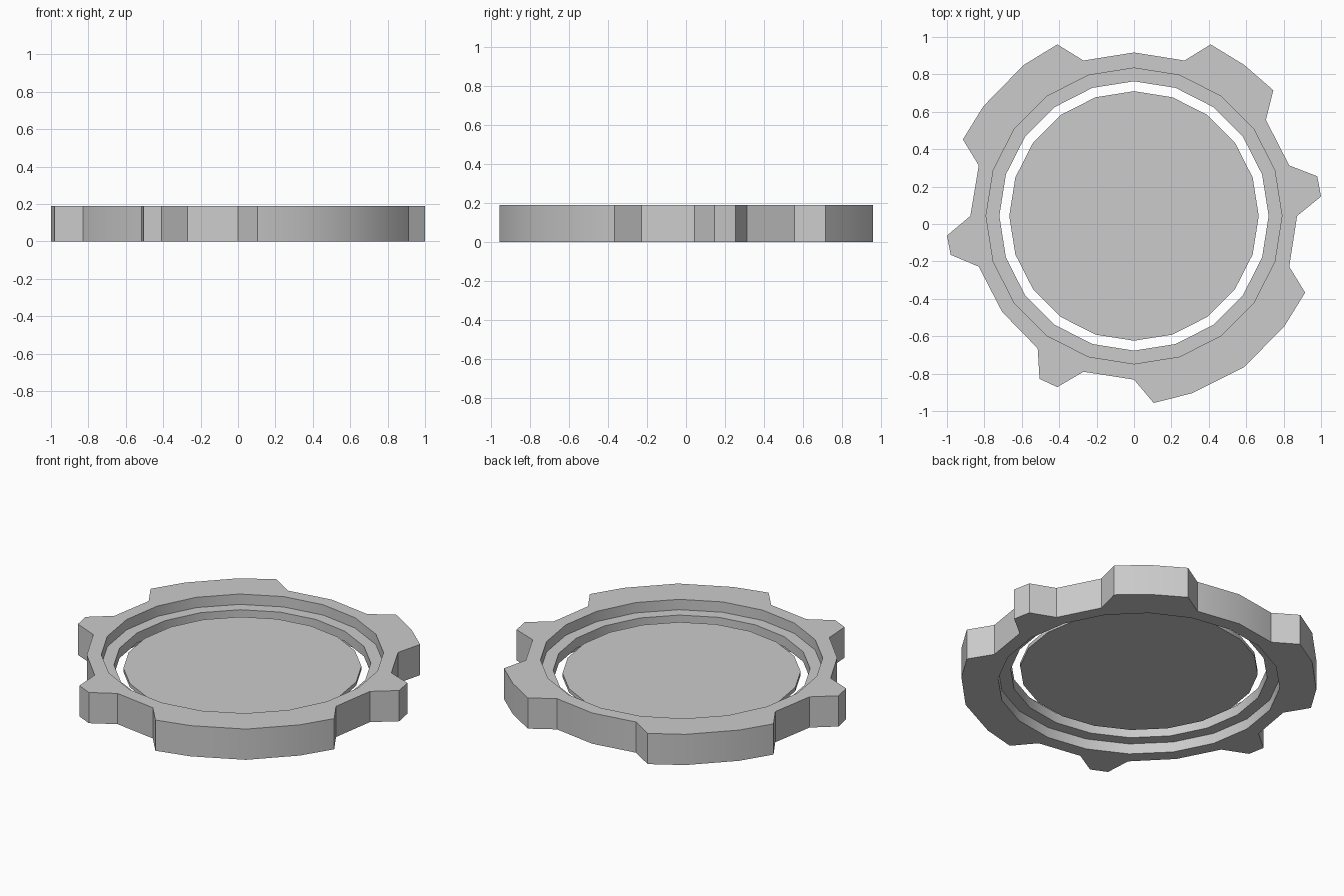
import bpy, bmesh, math

if "Cube" in bpy.data.objects:
    bpy.data.objects.remove(bpy.data.objects["Cube"])

CY = 0.043   # centre of the round opening
SIDES = 20


def circle(r):
    return [(r * math.sin(2 * math.pi * i / SIDES),
             CY + r * math.cos(2 * math.pi * i / SIDES)) for i in range(SIDES)]


def plate(name, loops, z0, z1):
    """Flat prism from an outer loop and optional hole loops."""
    bm = bmesh.new()
    caps = ([], [])
    for pts in loops:
        rows = [[bm.verts.new((x, y, z)) for x, y in pts] for z in (z0, z1)]
        n = len(pts)
        for i in range(n):
            j = (i + 1) % n
            bm.faces.new((rows[0][i], rows[0][j], rows[1][j], rows[1][i]))
            for row, cap in zip(rows, caps):
                cap.append(bm.edges.get((row[i], row[j])))
    for cap in caps:
        bmesh.ops.triangle_fill(bm, edges=cap, use_beauty=True, normal=(0, 0, 1))
    bmesh.ops.recalc_face_normals(bm, faces=bm.faces[:])
    mesh = bpy.data.meshes.new(name)
    bm.to_mesh(mesh)
    bm.free()
    ob = bpy.data.objects.new(name, mesh)
    bpy.context.collection.objects.link(ob)
    bpy.ops.object.select_all(action='DESELECT')
    ob.select_set(True)
    bpy.context.view_layer.objects.active = ob
    bpy.ops.object.shade_smooth_by_angle(angle=math.radians(30))
    return ob


# Irregular toothed outline, clockwise from the top
outline = [
    (0, .917), (.27, .874), (.41, .96), (.59, .85), (.745, .715), (.705, .557),
    (.83, .313), (.98, .255), (1.0, .147), (.872, .043), (.83, -.228),
    (.915, -.367), (.805, -.545), (.59, -.765), (.31, -.905), (.105, -.957),
    (0, -.832), (-.27, -.79), (-.41, -.872), (-.505, -.828), (-.515, -.665),
    (-.705, -.47), (-.83, -.228), (-.98, -.165), (-1.0, -.062), (-.875, .043),
    (-.83, .313), (-.915, .452), (-.805, .63), (-.59, .85), (-.41, .96),
    (-.27, .874)]

# Outer toothed rim, inner ledge ring and thin floating disc
plate("toothed_rim", [outline, circle(.791)], 0, .19)
plate("inner_ledge", [circle(.791), circle(.72)], .064, .126)
plate("centre_disc", [circle(.667)], .083, .107)
